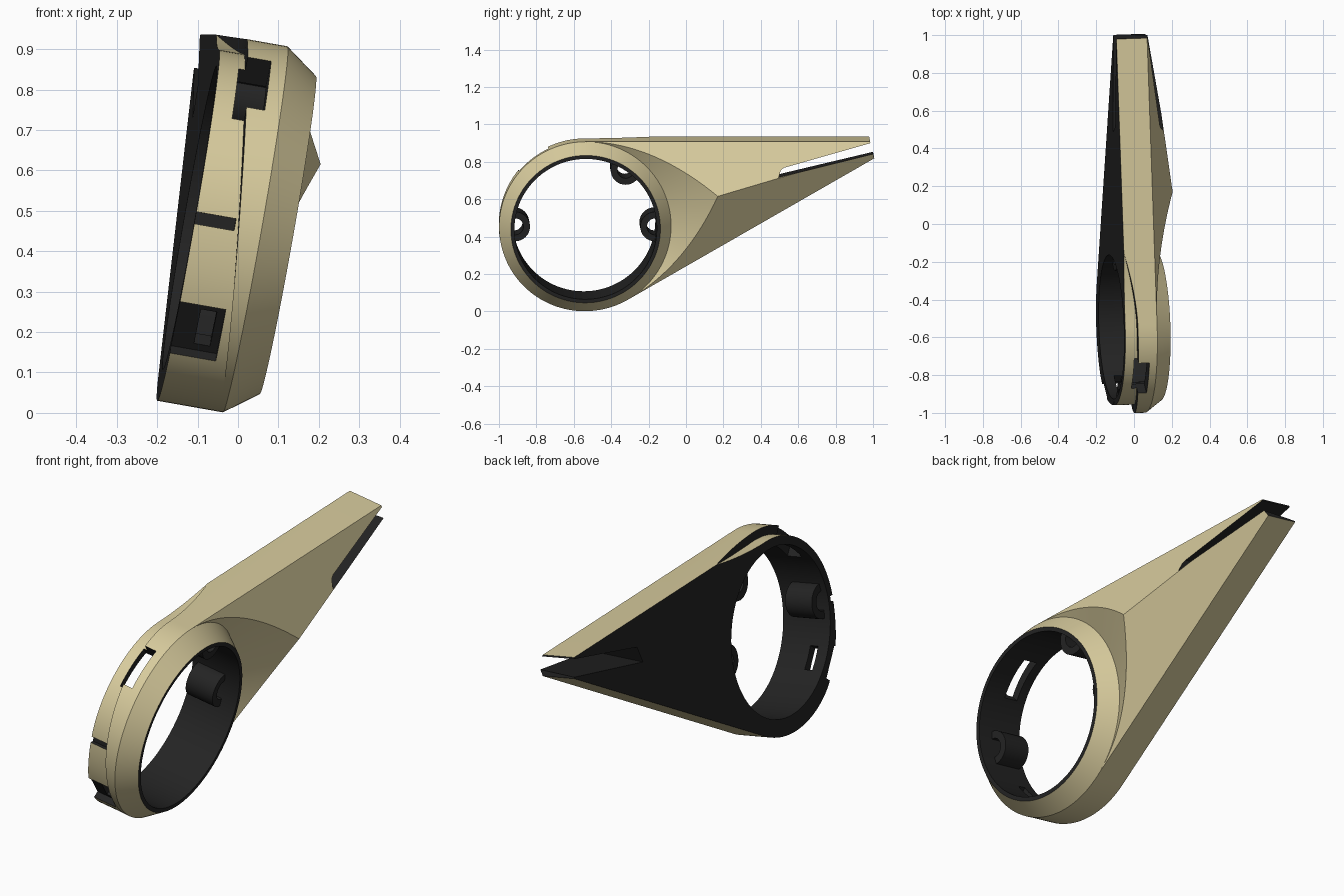
import bpy, bmesh, math
from mathutils import Matrix, Vector

if "Cube" in bpy.data.objects:
    bpy.data.objects.remove(bpy.data.objects["Cube"])

# Local frame: x = ring axis (0 is the back side), y = toward the tail, z = up
PLACE = (Matrix.Translation((-0.12, -0.545, 0.483)) @ Matrix.Rotation(math.radians(2), 4, 'Z')
         @ Matrix.Rotation(math.radians(10), 4, 'Y'))


def material(name, rgb):
    m = bpy.data.materials.new(name)
    m.diffuse_color = (*rgb, 1)
    m.use_nodes = True
    m.node_tree.nodes["Principled BSDF"].inputs["Base Color"].default_value = m.diffuse_color
    return m


TAN = material("tan_paint", (0.68, 0.595, 0.335))
DARK = material("dark_lining", (0.017, 0.017, 0.017))


def finish(name, bm):
    bmesh.ops.remove_doubles(bm, verts=bm.verts, dist=1e-5)
    bmesh.ops.recalc_face_normals(bm, faces=bm.faces)
    me = bpy.data.meshes.new(name)
    bm.to_mesh(me)
    bm.free()
    me.materials.append(TAN)
    me.materials.append(DARK)
    ob = bpy.data.objects.new(name, me)
    ob.matrix_world = PLACE
    bpy.context.collection.objects.link(ob)
    return ob


def prism(name, outline, a0, a1, outline_end=None):
    """Dark solid: outline in the ring plane, extruded along the axis."""
    bm = bmesh.new()
    lo = [bm.verts.new((a0, v, w)) for v, w in outline]
    hi = [bm.verts.new((a1, v, w)) for v, w in outline_end or outline]
    n = len(lo)
    bm.faces.new(lo)
    bm.faces.new(hi[::-1])
    for i in range(n):
        j = (i + 1) % n
        bm.faces.new((lo[i], hi[i], hi[j], lo[j]))
    for f in bm.faces:
        f.material_index = 1
    return finish(name, bm)


def radial_box(deg, r0, r1, half):
    t = math.radians(deg)
    c, s = math.cos(t), math.sin(t)
    return [(r * c - h * s, r * s + h * c) for r, h in
            ((r0, -half), (r1, -half), (r1, half), (r0, half))]


def select_only(ob):
    bpy.ops.object.select_all(action='DESELECT')
    ob.select_set(True)
    bpy.context.view_layer.objects.active = ob


# --- shell dimensions
R_OUT, R_RIM, R_IN = 0.46, 0.40, 0.381
A_EDGE, A_RIM, SLOPE = 0.165, 0.247, 0.58
T_TOP, T_RIDGE, T_LOW = math.radians(90), math.radians(375.2), math.radians(300.4)
NR, NT = 72, 24


def crest_radius(t):
    """Where the flared cone around the ring meets the two tail facets."""
    return min(2 * R_OUT / (1 + math.sin(t)), 2 * R_OUT / (1 + math.cos(t - T_LOW)))


angles = [T_TOP + (T_LOW - T_TOP) * i / NR for i in range(NR + 1)]
angles += [T_LOW + (T_RIDGE - T_LOW) * i / NT for i in range(1, NT + 1)]
angles += [T_RIDGE + (T_TOP + 2 * math.pi - T_RIDGE) * i / NT for i in range(1, NT)]
n = len(angles)

bm = bmesh.new()
V = lambda a, v, w: bm.verts.new((a, v, w))


def face(verts, mat=0):
    bm.faces.new(verts).material_index = mat


# front bevel, rim and bore all the way round
def circle(a, r):
    return [V(a, r * math.cos(t), r * math.sin(t)) for t in angles]


C, rim = circle(A_EDGE, R_OUT), circle(A_RIM, R_RIM)
inner, inner_back = circle(A_RIM, R_IN), circle(0, R_IN)
for i in range(n):
    j = (i + 1) % n
    face((rim[i], C[i], C[j], rim[j]))
    face((inner[i], rim[i], rim[j], inner[j]), 1)
    face((inner_back[i], inner[i], inner[j], inner_back[j]), 1)

# cone flaring up from the ring to the tail crest
crest = [C[NR]]
for t in angles[NR + 1:]:
    r = crest_radius(t)
    crest.append(V(A_EDGE + SLOPE * (r - R_OUT), r * math.cos(t), r * math.sin(t)))
crest.append(C[0])
base = C[NR:] + [C[0]]
for i in range(len(base) - 1):
    quad = (base[i], crest[i], crest[i + 1], base[i + 1])
    face(list(dict.fromkeys(quad)))

# recessed rear band: starts on the tail top, then follows the ring
step, band, back = [], [], []
PRE, V0 = 12, 0.39
for i in range(PRE):
    u = i / PRE
    v = V0 * (1 - u)
    w = R_OUT - 0.038 * (1 - (1 - u) ** 2)
    a = 0.062 * (1 - (1 - u) ** 1.7)
    step.append(V(a, v, R_OUT))
    band.append(V(a, v, w))
    back.append(V(0, v, w))
for i in range(NR + 1):
    u, t = i / NR, angles[i]
    if u < 0.43:
        d = 0.038 + 0.007 * u / 0.43
    else:
        d = 0.045 * math.cos(math.pi / 2 * min(1, (u - 0.43) / 0.3)) ** 2
    v, w = R_OUT * math.cos(t), R_OUT * math.sin(t)
    k = 1 - d / R_OUT
    a = 0.108 - 0.1 * w
    step.append(V(a, v, w))
    band.append(V(a, v * k, w * k))
    back.append(V(0, v * k, w * k))
for i in range(PRE + NR):
    j = i + 1
    face((step[i], band[i], band[j], step[j]), 1)
    face((band[i], back[i], back[j], band[j]))
    if i >= PRE:
        p = i - PRE
        face((C[p], step[i], step[j], C[p + 1]))
        face((back[i], inner_back[p], inner_back[p + 1], back[j]), 1)

# tail facets, top, underside, end and back
tip_up, tip_up_b = V(A_EDGE, 1.522, 0.46), V(0, 1.522, 0.46)
tip_low, tip_low_b = V(A_EDGE, 1.545, 0.37), V(0, 1.545, 0.37)
tip_ridge = V(0.19, 1.53, 0.416)
face(crest[NT:] + [tip_up, tip_ridge])
face(crest[:NT + 1] + [tip_ridge, tip_low])
face([tip_up, C[0]] + step[PRE::-1] + [tip_up_b])
face((C[NR], step[-1], band[-1], back[-1], tip_low_b, tip_low))
face((tip_up, tip_ridge, tip_low, tip_low_b, tip_up_b), 1)
face([back[-1], tip_low_b, tip_up_b] + back[:PRE + 1] + [inner_back[0]]
     + inner_back[:NR - 1:-1], 1)
shell = finish("pod_shell", bm)

# --- openings
slit_back = [(1.03, 0.240), (1.7, 0.402), (1.7, 0.499), (1.06, 0.332)]
slit_front = [(1.03, 0.312), (1.7, 0.474), (1.7, 0.499), (1.06, 0.332)]
cutters = [
    prism("tail_slit_cutter", slit_back, -0.1, 0.5, slit_front),
    prism("upper_window_cutter", radial_box(128, 0.34, 0.52, 0.1), 0.05, 0.125),
    prism("lower_notch_cutter", radial_box(219, 0.418, 0.52, 0.075), -0.03, 0.115),
    prism("lower_window_cutter", radial_box(219, 0.34, 0.46, 0.055), 0.055, 0.095),
    prism("side_groove_cutter", radial_box(180, 0.397, 0.52, 0.015), -0.03, 0.1),
]
for cut in cutters:
    mod = shell.modifiers.new("opening", 'BOOLEAN')
    mod.operation = 'DIFFERENCE'
    mod.solver = 'EXACT'
    mod.object = cut
    select_only(shell)
    bpy.ops.object.modifier_apply(modifier=mod.name)
    bpy.data.objects.remove(cut)
select_only(shell)
bpy.ops.object.shade_smooth_by_angle(angle=math.radians(10))

# --- tubular mounting sockets inside the bore
for idx, deg in enumerate((0, 55, 180)):
    t = math.radians(deg)
    bm = bmesh.new()
    rings = []
    for r, a in ((0.08, 0.03), (0.08, 0.17), (0.045, 0.17), (0.045, 0.03)):
        rings.append([bm.verts.new((a, 0.375 * math.cos(t) + r * math.cos(2 * math.pi * k / 32),
                                    0.375 * math.sin(t) + r * math.sin(2 * math.pi * k / 32)))
                      for k in range(32)])
    for p in range(4):
        A, B = rings[p], rings[(p + 1) % 4]
        for k in range(32):
            m = (k + 1) % 32
            bm.faces.new((A[k], B[k], B[m], A[m])).material_index = 1
    # trim away the part that would poke through the outer wall
    out = Vector((0, math.cos(t), math.sin(t)))
    geom = bm.verts[:] + bm.edges[:] + bm.faces[:]
    bmesh.ops.bisect_plane(bm, geom=geom, plane_co=out * 0.395, plane_no=out, clear_outer=True)
    socket = finish("socket_%d" % (idx + 1), bm)
    select_only(socket)
    bpy.ops.object.shade_smooth_by_angle(angle=math.radians(30))
